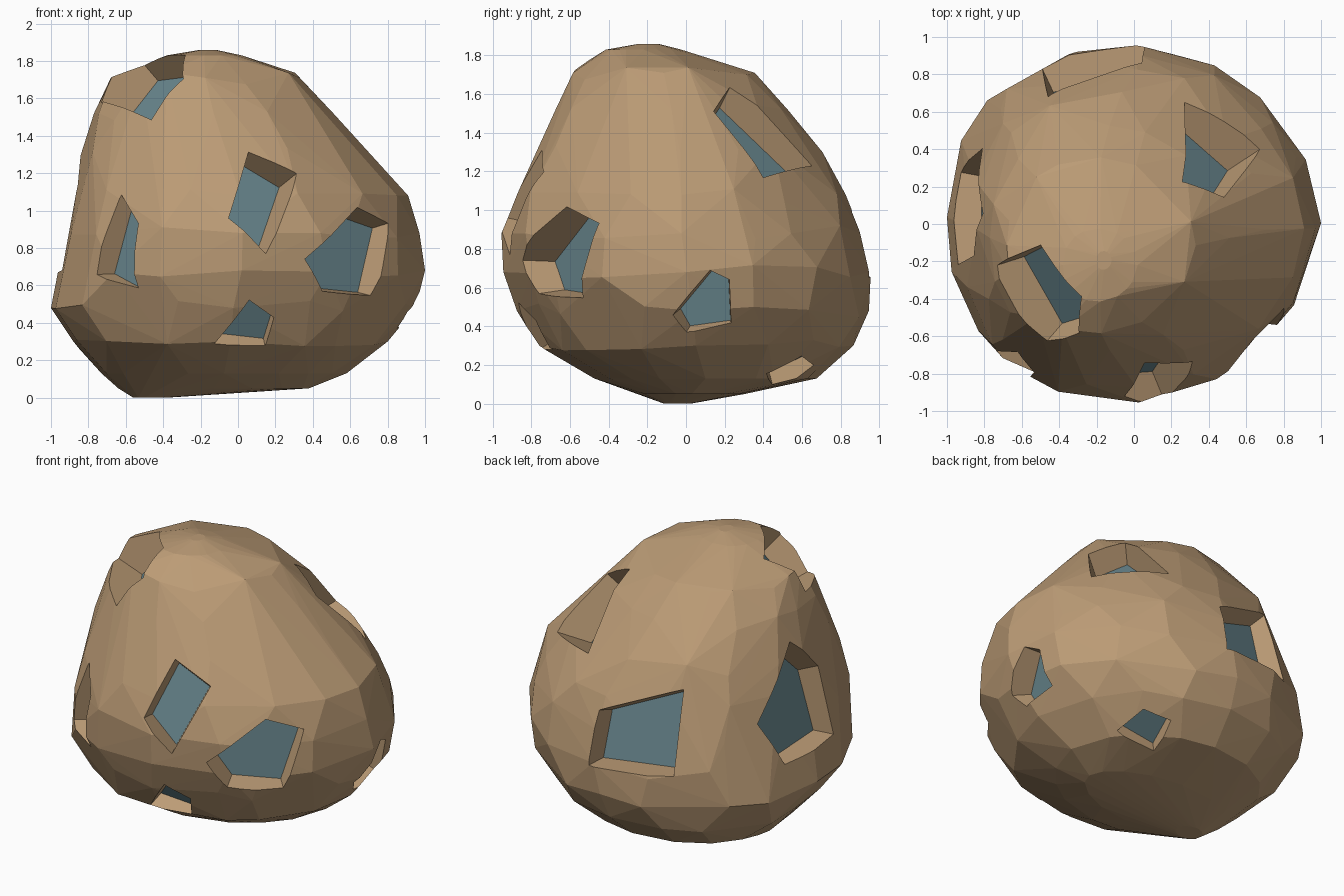
import bpy, bmesh, math, random
from mathutils import Vector

if "Cube" in bpy.data.objects:
    bpy.data.objects.remove(bpy.data.objects["Cube"])

random.seed(4)


def material(name, color):
    m = bpy.data.materials.new(name)
    m.diffuse_color = (*color, 1)
    m.use_nodes = True
    m.node_tree.nodes["Principled BSDF"].inputs["Base Color"].default_value = m.diffuse_color
    return m


MATS = [material("tan_rock", (0.50, 0.33, 0.18)), material("blue_grey_floor", (0.14, 0.24, 0.27))]


def make_object(name, bm):
    bmesh.ops.recalc_face_normals(bm, faces=bm.faces)
    me = bpy.data.meshes.new(name)
    bm.to_mesh(me)
    bm.free()
    for m in MATS:
        me.materials.append(m)
    ob = bpy.data.objects.new(name, me)
    bpy.context.collection.objects.link(ob)
    return ob


# Boulder: lopsided contour at each height (z, xmin, xmax, ymin, ymax), wrapped in a faceted hull
LEVELS = [
    (0.00, -0.56, -0.38, -0.12, 0.02), (0.05, -0.64, 0.38, -0.25, 0.30),
    (0.13, -0.73, 0.58, -0.48, 0.67), (0.30, -0.88, 0.80, -0.77, 0.86),
    (0.48, -1.00, 0.95, -0.88, 0.94), (0.68, -0.96, 1.00, -0.95, 0.95),
    (0.88, -0.92, 0.97, -0.96, 0.90), (1.08, -0.88, 0.91, -0.88, 0.82),
    (1.30, -0.84, 0.71, -0.77, 0.70), (1.52, -0.77, 0.51, -0.68, 0.52),
    (1.71, -0.68, 0.33, -0.59, 0.35), (1.83, -0.38, 0.02, -0.42, -0.03),
    (1.86, -0.20, -0.12, -0.25, -0.15)]
# Roundness of each quadrant: back right, back left, front left, front right
POWER = [1.85, 2.25, 2.45, 1.8]

bm = bmesh.new()
for z, x0, x1, y0, y1 in LEVELS:
    cx, cy, n = (x0 + x1) / 2, (y0 + y1) / 2, 16
    for i in range(n):
        jitter = random.uniform(-0.3, 0.3) if i % 4 else 0
        t = 2 * math.pi * (i + jitter) / n
        c, s = math.cos(t), math.sin(t)
        p = POWER[int(t // (math.pi / 2)) % 4]
        r = (abs(c) ** p + abs(s) ** p) ** (-1 / p)
        dz = random.uniform(-0.04, 0.04) if i % 4 and 0.2 < z < 1.75 else 0
        bm.verts.new((cx + c * r * (x1 - x0) / 2, cy + s * r * (y1 - y0) / 2, z + dz))
hull = bmesh.ops.convex_hull(bm, input=bm.verts)
junk = {g for g in hull["geom_interior"] + hull["geom_unused"] if isinstance(g, bmesh.types.BMVert)}
bmesh.ops.delete(bm, geom=list(junk), context='VERTS')
boulder = make_object("boulder", bm)

# Rim corners of each sunken pocket
POCKETS = {
    "front_upper": [(.06, -.76, 1.32), (.29, -.71, 1.18), (.15, -.92, .77), (-.05, -.93, .96)],
    "front_right": [(.35, -.82, .74), (.62, -.60, 1.01), (.83, -.48, .94), (.73, -.56, .54), (.45, -.76, .57)],
    "front_lower": [(.06, -.88, .52), (-.13, -.76, .28), (.15, -.73, .25), (.20, -.82, .41)],
    "top_left": [(-.72, -.23, 1.58), (-.50, -.11, 1.78), (-.29, -.40, 1.84), (-.29, -.58, 1.70), (-.45, -.62, 1.47)],
    "back_right_upper": [(.27, .65, 1.23), (.62, .36, 1.15), (.47, .13, 1.50), (.27, .23, 1.65)],
    "right_lower": [(.96, .12, .69), (.96, .22, .64), (.92, .23, .39), (.87, -.01, .36), (.90, -.07, .46)],
    "front_left": [(-.64, -.70, 1.10), (-.58, -.85, .95), (-.60, -.87, .57), (-.78, -.68, .66)],
    "left": [(-.83, .05, 1.38), (-.87, -.18, 1.14), (-.97, -.23, .68), (-.98, .28, .66), (-.90, .43, .97)],
    "back": [(-.48, .71, 1.22), (.04, .88, 1.0), (.06, .95, .65), (-.50, .85, .68)],
    "underside": [(.50, .42, .12), (.45, .62, .20), (.27, .68, .16), (.22, .45, .06)]}


def pocket_cutter(name, rim, taper=0.14):
    pts = [Vector(p) for p in rim]
    k = len(pts)
    mid = sum(pts, Vector()) / k
    nrm = Vector()
    for a, b in zip(pts, pts[1:] + pts[:1]):
        nrm += (a - mid).cross(b - mid)
    nrm.normalize()
    if nrm.dot(mid - Vector((0, 0, 0.9))) < 0:
        nrm.negate()
    size = sum((p - mid).length for p in pts) / k
    depth = 0.07 + 0.22 * size
    flat = [(p - mid) - nrm * (p - mid).dot(nrm) for p in pts]
    cut = bmesh.new()
    low = [cut.verts.new(mid + f * (1 - taper) - nrm * depth) for f in flat]
    top = [cut.verts.new(mid + f * (1 + taper) + nrm * depth) for f in flat]
    cut.faces.new(low).material_index = 1
    cut.faces.new(top)
    for i in range(k):
        j = (i + 1) % k
        cut.faces.new((low[i], low[j], top[j], top[i]))
    return make_object(name + "_pocket_cutter", cut)


# Carve the pockets
cutters = [pocket_cutter(n, rim) for n, rim in POCKETS.items()]
for cutter in cutters:
    cutter.hide_render = True
    mod = boulder.modifiers.new(cutter.name, 'BOOLEAN')
    mod.operation, mod.solver, mod.object = 'DIFFERENCE', 'EXACT', cutter
carved = bpy.data.meshes.new_from_object(boulder.evaluated_get(bpy.context.evaluated_depsgraph_get()))
boulder.modifiers.clear()
boulder.data = carved
for cutter in cutters:
    bpy.data.objects.remove(cutter)

# Rest on the ground, centred
co = [v.co for v in carved.vertices]
lo = Vector([min(c[i] for c in co) for i in range(3)])
hi = Vector([max(c[i] for c in co) for i in range(3)])
shift = Vector(((lo.x + hi.x) / 2, (lo.y + hi.y) / 2, lo.z))
for v in carved.vertices:
    v.co -= shift
carved.shade_flat()
